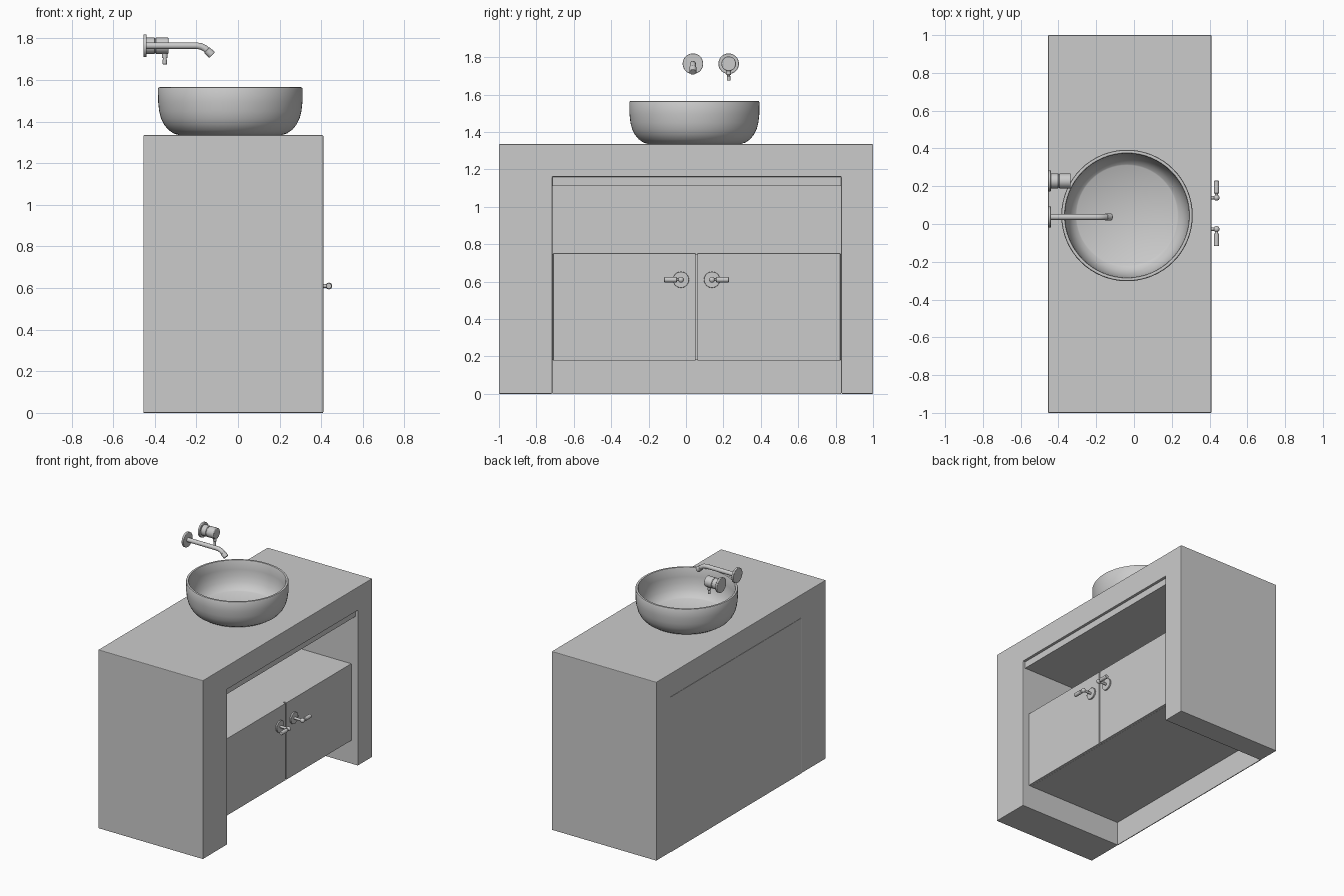
import bpy
import bmesh
from math import radians
from mathutils import Vector

if "Cube" in bpy.data.objects:
    bpy.data.objects.remove(bpy.data.objects["Cube"], do_unlink=True)


def finish(name, bm, smooth=True, bevel=0):
    bmesh.ops.recalc_face_normals(bm, faces=bm.faces)
    mesh = bpy.data.meshes.new(name)
    bm.to_mesh(mesh)
    bm.free()
    obj = bpy.data.objects.new(name, mesh)
    bpy.context.collection.objects.link(obj)
    bpy.ops.object.select_all(action="DESELECT")
    obj.select_set(True)
    bpy.context.view_layer.objects.active = obj
    if smooth:
        bpy.ops.object.shade_smooth_by_angle(angle=radians(35))
    if bevel:
        mod = obj.modifiers.new("Soft edges", "BEVEL")
        mod.width = bevel
        mod.segments = 2
    return obj


def box(name, low, high, bevel=0):
    low, high = Vector(low), Vector(high)
    bm = bmesh.new()
    bmesh.ops.create_cube(bm, size=1)
    bmesh.ops.scale(bm, vec=high - low, verts=bm.verts)
    bmesh.ops.translate(bm, vec=(low + high) / 2, verts=bm.verts)
    return finish(name, bm, smooth=False, bevel=bevel)


def rod(name, start, end, radius, bevel=0, sides=32):
    start, end = Vector(start), Vector(end)
    axis = end - start
    bm = bmesh.new()
    bmesh.ops.create_cone(bm, cap_ends=True, segments=sides, radius1=radius,
                          radius2=radius, depth=axis.length)
    bmesh.ops.rotate(bm, matrix=axis.to_track_quat("Z", "Y").to_matrix(), verts=bm.verts)
    bmesh.ops.translate(bm, vec=(start + end) / 2, verts=bm.verts)
    return finish(name, bm, bevel=bevel)


def ball(name, centre, radius):
    bm = bmesh.new()
    bmesh.ops.create_uvsphere(bm, u_segments=20, v_segments=12, radius=radius)
    bmesh.ops.translate(bm, vec=centre, verts=bm.verts)
    return finish(name, bm)


def lathe(name, profile, centre, steps=64):
    bm = bmesh.new()
    verts = [bm.verts.new((r, 0, z)) for r, z in profile]
    edges = [bm.edges.new(pair) for pair in zip(verts, verts[1:])]
    bmesh.ops.spin(bm, geom=verts + edges, cent=(0, 0, 0), axis=(0, 0, 1),
                   angle=radians(360), steps=steps)
    bmesh.ops.remove_doubles(bm, verts=bm.verts, dist=0.0005)
    bmesh.ops.translate(bm, vec=centre, verts=bm.verts)
    return finish(name, bm)


BACK, FRONT, TOP = -0.455, 0.41, 1.335
LEFT, RIGHT = -0.715, 0.83
DOOR = 0.36

# Counter and legs as one arch extruded from back to front
arch = [(-1, 0), (LEFT, 0), (LEFT, 1.16), (RIGHT, 1.16),
        (RIGHT, 0), (1, 0), (1, TOP), (-1, TOP)]
bm = bmesh.new()
face = bm.faces.new([bm.verts.new((BACK, y, z)) for y, z in arch])
grown = bmesh.ops.extrude_face_region(bm, geom=[face])["geom"]
bmesh.ops.translate(bm, vec=(FRONT - BACK, 0, 0),
                    verts=[v for v in grown if isinstance(v, bmesh.types.BMVert)])
finish("counter_frame", bm, smooth=False, bevel=0.004)

# Panels and cupboard between the legs
box("back_panel", (BACK, LEFT, 0), (BACK + 0.006, RIGHT, 1.16))
box("ceiling_panel", (BACK, LEFT, 1.11), (FRONT - 0.02, RIGHT, 1.16))
box("cupboard_body", (BACK, LEFT, 0.18), (DOOR - 0.025, RIGHT, 0.748))

# Doors with lever handles, mirrored about the gap
middle = 0.056
for name, side, edge in (("right", -1, LEFT), ("left", 1, RIGHT)):
    inner = middle + side * 0.005
    outer = edge - side * 0.005
    box(name + "_door", (DOOR - 0.022, min(inner, outer), 0.177),
        (DOOR, max(inner, outer), 0.752), bevel=0.002)
    y, z, tip = middle + side * 0.083, 0.61, 0.437
    rod(name + "_handle_plate", (DOOR, y, z), (DOOR + 0.012, y, z), 0.043, 0.002)
    rod(name + "_handle_stem", (DOOR, y, z), (tip, y, z), 0.009)
    ball(name + "_handle_knuckle", (tip, y, z), 0.016)
    rod(name + "_handle_neck", (tip, y, z), (tip, y + side * 0.03, z), 0.008)
    rod(name + "_handle_grip", (tip, y + side * 0.022, z),
        (tip, y + side * 0.09, z), 0.014, 0.003)

# Round basin with rolled rim and sunken floor
basin = [(0, 0), (0.245, 0), (0.272, 0.008), (0.297, 0.025), (0.318, 0.05),
         (0.333, 0.08), (0.342, 0.115), (0.347, 0.16), (0.348, 0.223),
         (0.345, 0.229), (0.338, 0.231), (0.331, 0.229), (0.328, 0.223),
         (0.327, 0.16), (0.321, 0.115), (0.308, 0.075), (0.29, 0.045),
         (0.272, 0.03), (0.266, 0.026), (0, 0.022)]
lathe("basin", basin, (-0.037, 0.045, TOP))

# Wall spout
y, z = 0.037, 1.765
rod("spout_plate", (BACK, y, z), (BACK + 0.016, y, z), 0.055, 0.003)
curve = bpy.data.curves.new("spout_pipe", "CURVE")
curve.dimensions = "3D"
curve.bevel_depth = 0.016
curve.bevel_resolution = 5
curve.use_fill_caps = True
path = [(BACK + 0.01, z), (-0.2, z), (-0.178, z - 0.003),
        (-0.16, z - 0.012), (-0.14, z - 0.03)]
spline = curve.splines.new("POLY")
spline.points.add(len(path) - 1)
for point, (px, pz) in zip(spline.points, path):
    point.co = (px, y, pz, 1)
pipe = bpy.data.objects.new("spout_pipe", curve)
bpy.context.collection.objects.link(pipe)
rod("spout_nozzle", (-0.15, y, z - 0.021), (-0.124, y, z - 0.045), 0.019, 0.002)

# Wall mixer with small lever
y = 0.228
rod("mixer_plate", (BACK, y, z), (BACK + 0.016, y, z), 0.055, 0.003)
rod("mixer_body", (BACK + 0.01, y, z), (-0.4, y, z), 0.039, 0.002)
rod("mixer_neck", (-0.405, y, z), (-0.39, y, z), 0.034)
rod("mixer_knob", (-0.396, y, z), (-0.335, y, z), 0.039, 0.003)
rod("mixer_lever_stem", (-0.352, y, z - 0.03), (-0.352, y, z - 0.075), 0.008)
rod("mixer_lever_collar", (-0.352, y, z - 0.035), (-0.352, y, z - 0.06), 0.013, 0.002)
rod("mixer_lever_tip", (-0.352, y, z - 0.066), (-0.352, y, z - 0.09), 0.01, 0.002)
